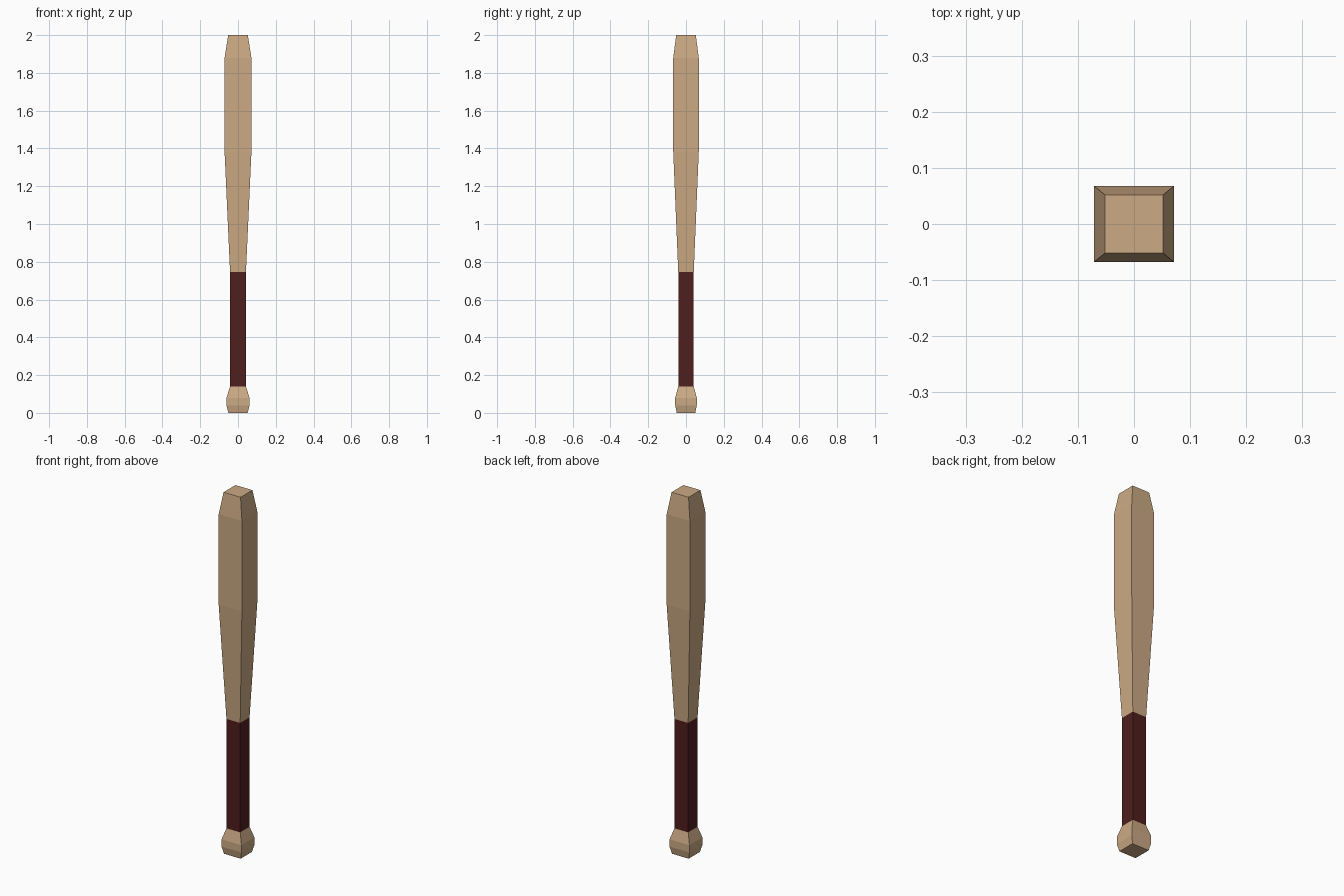
import bpy, bmesh

if "Cube" in bpy.data.objects:
    bpy.data.objects.remove(bpy.data.objects["Cube"])


def material(name, color):
    m = bpy.data.materials.new(name)
    m.diffuse_color = (*color, 1)
    m.use_nodes = True
    m.node_tree.nodes["Principled BSDF"].inputs["Base Color"].default_value = m.diffuse_color
    return m


wood = material("light wood", (0.60, 0.40, 0.23))
leather = material("dark red grip", (0.08, 0.013, 0.012))


def square_loft(name, sections, mat, cap_bottom=True, cap_top=True):
    """Loft rectangular sections given as (z, half_x, half_y)."""
    bm = bmesh.new()
    rings = [[bm.verts.new((sx * hx, sy * hy, z))
              for sx, sy in ((-1, -1), (1, -1), (1, 1), (-1, 1))]
             for z, hx, hy in sections]
    for a, b in zip(rings, rings[1:]):
        for i in range(4):
            j = (i + 1) % 4
            bm.faces.new((a[i], a[j], b[j], b[i]))
    if cap_bottom:
        bm.faces.new(rings[0][::-1])
    if cap_top:
        bm.faces.new(rings[-1])
    mesh = bpy.data.meshes.new(name)
    bm.to_mesh(mesh)
    bm.free()
    mesh.materials.append(mat)
    obj = bpy.data.objects.new(name, mesh)
    bpy.context.collection.objects.link(obj)
    return obj


# Knob at the foot of the handle
square_loft("knob", [(0, 0.051, 0.049), (0.04, 0.061, 0.057),
                     (0.08, 0.061, 0.057), (0.14, 0.042, 0.041)],
            wood, cap_top=False)
# Wrapped handle
square_loft("grip", [(0.14, 0.042, 0.041), (0.745, 0.042, 0.041)],
            leather, cap_bottom=False, cap_top=False)
# Tapered barrel with chamfered tip
square_loft("barrel", [(0.745, 0.042, 0.041), (1.38, 0.071, 0.0675),
                       (1.88, 0.071, 0.0675), (2.0, 0.052, 0.052)],
            wood, cap_bottom=False)
